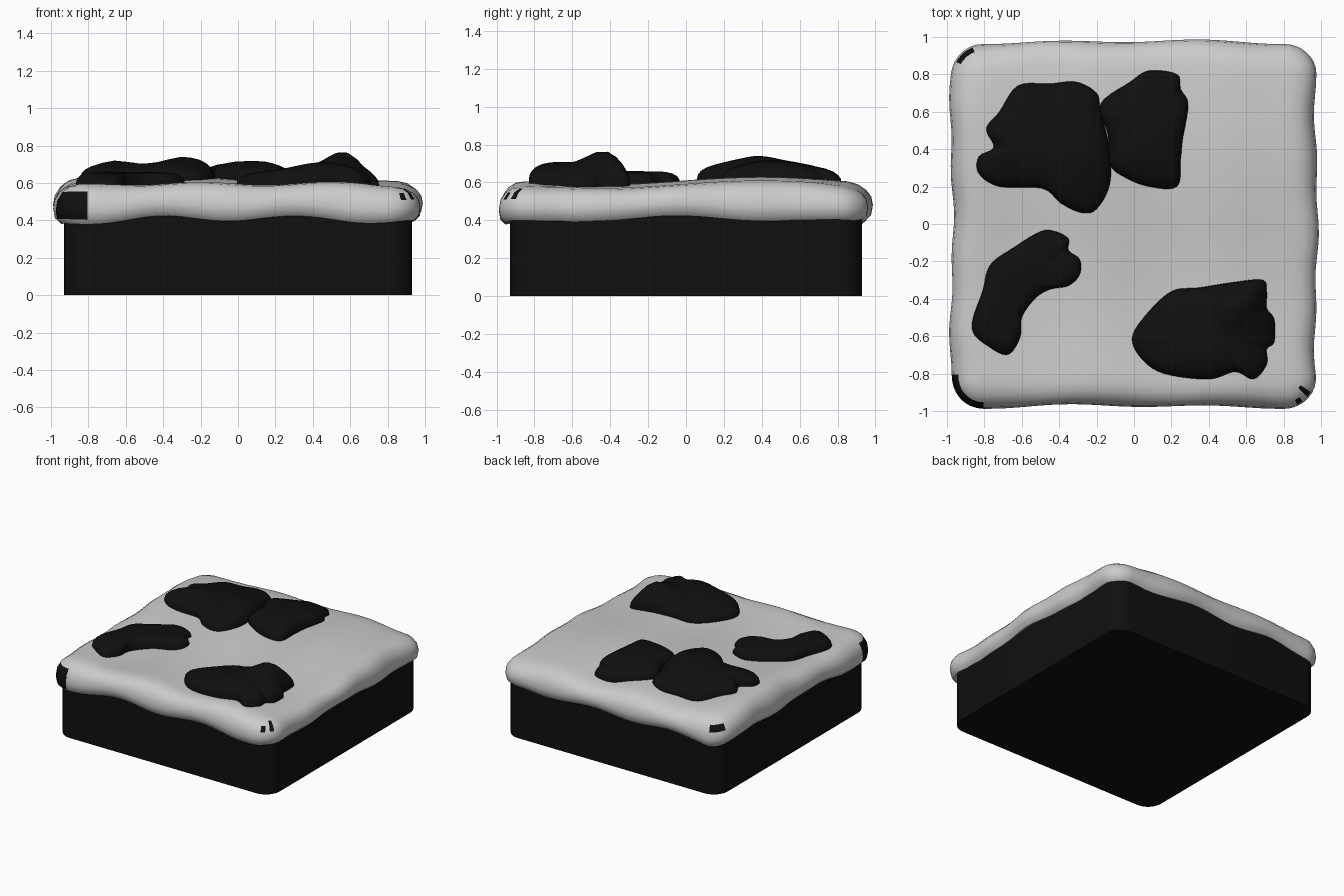
import bpy, bmesh
from math import sin, cos, pi, exp, hypot
from mathutils import Vector

if "Cube" in bpy.data.objects:
    bpy.data.objects.remove(bpy.data.objects["Cube"])

dark = bpy.data.materials.new("dark")
dark.diffuse_color = (0.005, 0.005, 0.005, 1)


def rounded_rect(half, r, side, corner):
    """Outline of (point, normal) pairs, counter-clockwise from the right side."""
    out = []
    c = half - r
    for k in range(4):
        a = k * pi / 2
        n, t = Vector((cos(a), sin(a))), Vector((-sin(a), cos(a)))
        for i in range(side):
            out.append((n * half + t * (-c + 2 * c * i / side), n))
        for i in range(corner):
            b = a + pi / 2 * i / corner
            m = Vector((cos(b), sin(b)))
            out.append(((n + t) * c + m * r, m))
    return out


def loft(name, rings, mat=None, centre=None, bottom=True):
    """Skin closed rings of points, capping the bottom and the top."""
    bm = bmesh.new()
    vs = [[bm.verts.new(p) for p in ring] for ring in rings]
    n = len(vs[0])
    for lo, hi in zip(vs, vs[1:]):
        for i in range(n):
            j = (i + 1) % n
            bm.faces.new((lo[i], lo[j], hi[j], hi[i]))
    if bottom:
        bm.faces.new(vs[0][::-1])
    if centre:
        c = bm.verts.new(centre)
        for i in range(n):
            bm.faces.new((vs[-1][i], vs[-1][(i + 1) % n], c))
    else:
        bm.faces.new(vs[-1])
    bmesh.ops.recalc_face_normals(bm, faces=bm.faces[:])
    me = bpy.data.meshes.new(name)
    bm.to_mesh(me)
    bm.free()
    ob = bpy.data.objects.new(name, me)
    bpy.context.collection.objects.link(ob)
    if mat:
        me.materials.append(mat)
    bpy.ops.object.select_all(action='DESELECT')
    ob.select_set(True)
    bpy.context.view_layer.objects.active = ob
    bpy.ops.object.shade_smooth_by_angle(angle=0.8)
    return ob


def top_z(x, y):
    """Gently uneven height of the frosting surface."""
    droop = 0.05 * max(0, abs(x) + abs(y) - 1.5)
    return 0.6 + 0.02 * sin(3.7 * y + 0.1) + 0.009 * sin(9 * x + 3.4) - droop


# Cake slab
outline = rounded_rect(0.93, 0.12, 1, 8)
loft("cake_base", [[(p.x, p.y, z) for p, n in outline] for z in (0, 0.5)], dark)

# Frosting: bulging rim, then rings shrinking to the centre
outline = rounded_rect(0.975, 0.17, 26, 8)
rim = [(0.08, 0.42, 0), (0.035, 0.40, 0), (0.008, 0.425, 0), (0, 0.47, 0.1), (0.008, 0.52, 0.4),
       (0.035, 0.562, 0.7), (0.075, 0.588, 0.9), (0.125, 0.599, 1)]
rings = []
for inset, z, follow in rim:
    ring = []
    for p, n in outline:
        corner = max(0, abs(p.x) + abs(p.y) - 1.45)
        wob = 0.008 * sin(8 * p.x + 5 * p.y) + 0.006 * sin(15 * p.y - 4 * p.x)
        q = p - n * (inset - wob)
        lip = 0.014 * sin(9 * p.x + 7 * p.y - 0.6) + 0.01 - 0.06 * corner
        dz = follow * (top_z(q.x, q.y) - 0.6) + (1 - follow) * lip
        ring.append((q.x, q.y, z + dz))
    rings.append(ring)
last = rings[-1]
for s in [1 - 0.08 * i for i in range(1, 12)]:
    rings.append([(x * s, y * s, top_z(x * s, y * s)) for x, y, z in last])
frosting = loft("frosting", rings, None, (0, 0, top_z(0, 0)), bottom=False)

# Dark marks on three frosting corners
frosting.data.materials.append(None)
frosting.data.materials[0] = bpy.data.materials.new("frosting_grey")
frosting.data.materials[0].diffuse_color = (0.8, 0.8, 0.8, 1)
frosting.data.materials.append(dark)
dark_slot = len(frosting.data.materials) - 1
for f in frosting.data.polygons:
    c = f.center
    big = c.x < -0.81 and c.y < -0.78 and 0.415 < c.z < 0.555
    small = (c.x * c.y < 0 and c.x - c.y > 0 and min(abs(c.x), abs(c.y)) > 0.865
             and 0.50 < c.z < 0.56 and f.index % 2 == 0)
    curl = c.x < -0.86 and c.y > 0.87 and 0.515 < c.z < 0.555
    if big or small or curl:
        f.material_index = dark_slot


def smooth_loop(pts, sub=5):
    """Catmull-Rom through a closed outline."""
    P = [Vector(p) for p in pts]
    n, out = len(P), []
    for i in range(n):
        a, b, c, d = P[i - 1], P[i], P[(i + 1) % n], P[(i + 2) % n]
        for k in range(sub):
            t = k / sub
            out.append(0.5 * (2 * b + (c - a) * t + (2 * a - 5 * b + 4 * c - d) * t * t
                              + (3 * b - a - 3 * c + d) * t ** 3))
    return out


def patch(name, pts, centre, height, bumps):
    """Low, steep-edged lump lying on the frosting."""
    loop, c = smooth_loop(pts), Vector(centre)

    def z_at(p, f):
        z = top_z(p.x, p.y) - 0.03 + (height + 0.03) * f
        for x, y, h, r in bumps:
            z += f * h * exp(-(hypot(p.x - x, p.y - y) / r) ** 2)
        return z
    rings = []
    for s, f in ((0.99, 0), (1, 0.28), (0.985, 0.5), (0.94, 0.66), (0.86, 0.8),
                 (0.74, 0.9), (0.58, 0.96), (0.4, 1), (0.2, 1)):
        ring = [c + (p - c) * s for p in loop]
        rings.append([(p.x, p.y, z_at(p, f)) for p in ring])
    loft(name, rings, dark, (c.x, c.y, z_at(c, 1)))


# Four dark patches on top
patch("patch_back_left",
      [(-.62, .74), (-.72, .6), (-.79, .51), (-.75, .41), (-.83, .36), (-.83, .27), (-.72, .2),
       (-.49, .19), (-.39, .11), (-.28, .06), (-.2, .08), (-.13, .21), (-.13, .4), (-.18, .61),
       (-.2, .7), (-.31, .76), (-.45, .75)],
      (-.43, .43), 0.085, [(-.28, .38, .03, .15), (-.66, .4, .025, .1)])
patch("patch_back_middle",
      [(-.18, .64), (-.14, .48), (-.13, .32), (-.05, .25), (.08, .2), (.23, .2), (.25, .35),
       (.26, .45), (.29, .64), (.25, .72), (.23, .8), (.08, .82), (-.02, .76)],
      (.08, .5), 0.085, [(.1, .45, .02, .15)])
patch("patch_front_left",
      [(-.86, -.5), (-.86, -.58), (-.8, -.64), (-.68, -.7), (-.61, -.61), (-.6, -.5), (-.53, -.4),
       (-.45, -.35), (-.35, -.33), (-.29, -.27), (-.29, -.19), (-.35, -.14), (-.35, -.08),
       (-.42, -.04), (-.5, -.04), (-.65, -.13), (-.77, -.22), (-.81, -.36)],
      (-.64, -.32), 0.08, [])
patch("patch_front_right",
      [(-.01, -.61), (.04, -.72), (.16, -.8), (.4, -.83), (.54, -.79), (.64, -.83), (.71, -.75),
       (.71, -.67), (.75, -.63), (.75, -.51), (.71, -.45), (.71, -.37), (.69, -.3), (.54, -.31),
       (.35, -.34), (.2, -.36), (.06, -.49)],
      (.42, -.57), 0.095, [(.57, -.43, .09, .13), (.42, -.7, .02, .15)])

for m in bpy.data.materials:
    if m.users and not m.is_grease_pencil:
        m.use_nodes = True
        m.node_tree.nodes["Principled BSDF"].inputs["Base Color"].default_value = m.diffuse_color
